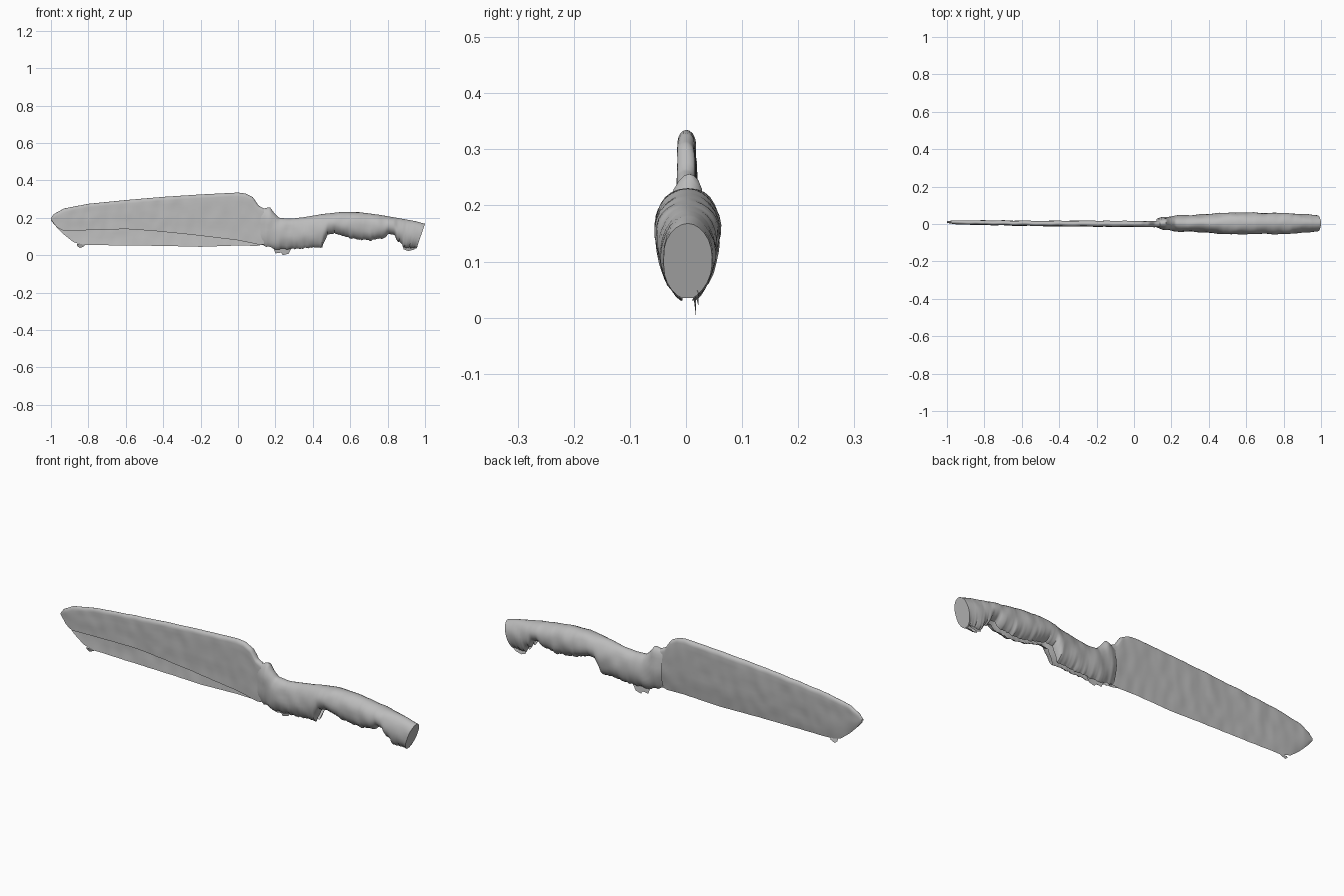
import bpy, bmesh, math, random
from mathutils import Vector, noise

random.seed(4)
cube = bpy.data.objects.get("Cube")
if cube:
    bpy.data.objects.remove(cube, do_unlink=True)

grey = bpy.data.materials.new("plain grey")
grey.use_nodes = True
colour = (0.5, 0.5, 0.5, 1)
grey.diffuse_color = colour
grey.node_tree.nodes["Principled BSDF"].inputs["Base Color"].default_value = colour


def lerp(table, x):
    """Piecewise linear lookup in a list of (x, value) pairs."""
    for (x0, v0), (x1, v1) in zip(table, table[1:]):
        if x <= x1:
            return v0 + (v1 - v0) * max(0, (x - x0) / (x1 - x0))
    return table[-1][1]


def loft(name, sections, cap_end=False, bump=0.0):
    """Skin a row of equal-length open sections into a sheet."""
    bm = bmesh.new()
    rows = []
    for section in sections:
        row = []
        for p in section:
            p = Vector(p)
            p.y += bump * noise.noise(p * 18)
            row.append(bm.verts.new(p))
        rows.append(row)
    for a, b in zip(rows, rows[1:]):
        for i in range(len(a) - 1):
            bm.faces.new((a[i], b[i], b[i + 1], a[i + 1]))
    if cap_end:
        bm.faces.new(rows[-1][::-1])
    mesh = bpy.data.meshes.new(name)
    bm.to_mesh(mesh)
    bm.free()
    mesh.materials.append(grey)
    obj = bpy.data.objects.new(name, mesh)
    bpy.context.collection.objects.link(obj)
    bpy.ops.object.select_all(action="DESELECT")
    obj.select_set(True)
    bpy.context.view_layer.objects.active = obj
    bpy.ops.object.shade_smooth_by_angle(angle=math.radians(50))
    return obj


# Blade: a folded sheet whose front side stops short of the cutting edge
spine = [(-1, .2), (-.985, .22), (-.93, .25), (-.8, .275), (-.6, .295), (-.4, .312),
         (-.2, .325), (0, .335), (.04, .33), (.08, .31), (.11, .265), (.15, .245)]
edge = [(-1, .185), (-.97, .15), (-.93, .11), (-.88, .07), (-.83, .055), (-.4, .05),
        (-.2, .045), (0, .052), (.1, .05), (.15, .06)]
front_edge = [(-1, .19), (-.97, .15), (-.93, .13), (-.6, .14), (-.45, .13), (-.25, .11),
              (0, .08), (.12, .055), (.15, .06)]


def blade_section(x):
    top, low, front = (lerp(t, x) for t in (spine, edge, front_edge))
    mid = lerp([(-1, .01), (-.5, .003), (.15, 0)], x)
    half = lerp([(-1, .005), (-.95, .011), (-.3, .015), (.15, .016)], x)
    shoulder = top - min(.02, (top - front) * .5)
    points = [(x, mid - half, front + (shoulder - front) * i / 8) for i in range(8)]
    for i in range(9):
        a = math.pi * i / 8
        points.append((x, mid - half * math.cos(a),
                       shoulder + (top - shoulder) * math.sin(a)))
    for i in range(1, 11):
        f = i / 10
        points.append((x, mid + half * (1 - .8 * f ** 3), shoulder + (low - shoulder) * f))
    return points


loft("blade", [blade_section(-1 + 1.14 * i / 150) for i in range(151)], bump=.003)

# Handle: a rounded shell with a ragged open underside and a closed butt
ridge = [(.12, .25), (.14, .25), (.17, .258), (.19, .23), (.22, .2), (.28, .195), (.35, .203),
         (.45, .22), (.55, .231), (.65, .23), (.75, .217), (.85, .2), (.95, .182), (1, .168)]
rim = [(.12, .06), (.15, .045), (.2, .03), (.28, .03), (.45, .04), (.465, .08), (.48, .11),
       (.52, .115), (.6, .09), (.7, .075), (.78, .09), (.81, .115), (.835, .11),
       (.85, .075), (.89, .06), (.9, .04), (.95, .038), (1, .035)]
width = [(.12, .02), (.15, .033), (.18, .036), (.22, .042), (.35, .047), (.48, .057),
         (.6, .058), (.8, .056), (.92, .05), (1, .044)]


def handle_section(x):
    top, low, w = (lerp(t, x) for t in (ridge, rim, width))
    low += random.uniform(-.004, .004)
    centre = max(.1, (top + low) / 2) if x < .9 else (top + low) / 2
    h = top - centre
    end = math.acos(max(-.97, min(.9, (low - centre) / h)))
    points = []
    for i in range(25):
        a = end * (i / 12 - 1)
        z = centre + h * math.cos(a)
        # The butt leans inward towards its lower end
        lean = max(0, x - .85) / .15 * .045 * (top - z) / .13
        points.append((x - lean, w * math.sin(a) + .003, z))
    return points


loft("handle", [handle_section(.12 + .88 * i / 120) for i in range(121)],
     cap_end=True, bump=.005)


# Ragged scraps hanging under the grip, the butt and the blade tip
def scrap(name, y, outline):
    loft(name, [[(x, y, top), (x, y + .006, low)] for x, top, low in outline])


scrap("grip_scrap", .012, [(.19, .05, .035), (.2, .05, .01), (.23, .05, .014),
                           (.24, .05, 0), (.27, .05, .008), (.285, .05, .035)])
scrap("butt_scrap", .016, [(.885, .042, .032), (.91, .05, .022), (.94, .05, .03),
                           (.96, .055, .045)])
scrap("tip_scrap", .008, [(-.86, .06, .05), (-.845, .06, .038), (-.82, .06, .05)])
